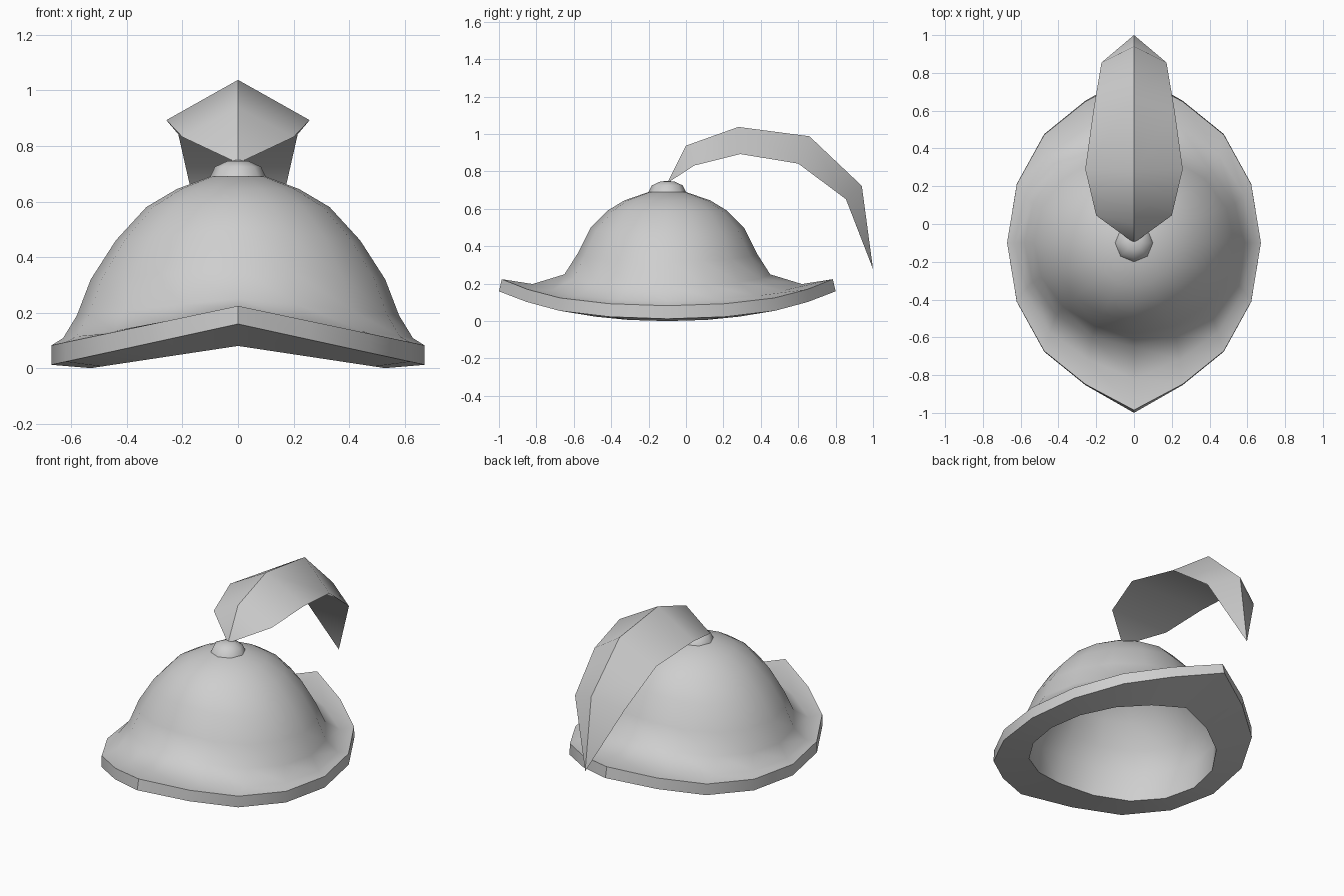
import bpy, bmesh
from math import sin, cos, pi, radians

cube = bpy.data.objects.get("Cube")
if cube:
    bpy.data.objects.remove(cube, do_unlink=True)

steel = bpy.data.materials.new("light_grey")
steel.use_nodes = True
GREY = (0.62, 0.62, 0.62, 1)
steel.diffuse_color = GREY
steel.node_tree.nodes["Principled BSDF"].inputs["Base Color"].default_value = GREY
CENTRE_Y = -0.1


def finish(bm, name, angle):
    """Turn a bmesh into a smooth-shaded object."""
    bmesh.ops.recalc_face_normals(bm, faces=bm.faces)
    mesh = bpy.data.meshes.new(name)
    bm.to_mesh(mesh)
    bm.free()
    mesh.materials.append(steel)
    obj = bpy.data.objects.new(name, mesh)
    bpy.context.collection.objects.link(obj)
    bpy.ops.object.select_all(action='DESELECT')
    obj.select_set(True)
    bpy.context.view_layer.objects.active = obj
    bpy.ops.object.shade_smooth_by_angle(angle=radians(angle))


def ring_surface(name, rings, sides, top, bottom=None, angle=45):
    """Bridge oval rings: side radius, front radius, pointed tip, side z, lift to the tips."""
    bm = bmesh.new()
    loops = []
    for rx, ry, tip, z, lift in rings:
        loop = []
        for i in range(sides):
            a = 2 * pi * i / sides
            s, c = sin(a), cos(a)
            length = tip if abs(c) > 0.99 else ry
            loop.append(bm.verts.new((rx * s, CENTRE_Y + length * c, z + lift * (1 - abs(s)))))
        loops.append(loop)
    for low, high in zip(loops, loops[1:]):
        for i in range(sides):
            j = (i + 1) % sides
            bm.faces.new((low[i], low[j], high[j], high[i]))
    # Close the ends with a fan to a centre point
    for z, loop in ((bottom, loops[0]), (top, loops[-1])):
        if z is not None:
            apex = bm.verts.new((0, CENTRE_Y, z))
            for i in range(sides):
                bm.faces.new((loop[i], loop[(i + 1) % sides], apex))
    finish(bm, name, angle)


# Hollow helmet: thin lining, brim underside, brim edge, then the dome
ring_surface("helmet_shell", [
    (0.09, 0.09, 0.09, 0.67, 0),
    (0.21, 0.22, 0.22, 0.625, 0),
    (0.315, 0.305, 0.305, 0.56, 0.01),
    (0.42, 0.39, 0.39, 0.445, 0.04),
    (0.51, 0.46, 0.46, 0.31, 0.04),
    (0.55, 0.52, 0.525, 0.18, 0.06),
    (0.53, 0.54, 0.56, 0, 0.08),
    (0.672, 0.815, 0.90, 0.012, 0.147),
    (0.672, 0.81, 0.885, 0.082, 0.142),
    (0.63, 0.67, 0.72, 0.108, 0.09),
    (0.58, 0.54, 0.55, 0.19, 0.06),
    (0.53, 0.48, 0.48, 0.32, 0.04),
    (0.44, 0.41, 0.41, 0.46, 0.04),
    (0.33, 0.32, 0.32, 0.58, 0.01),
    (0.22, 0.23, 0.23, 0.645, 0),
    (0.10, 0.10, 0.10, 0.69, 0),
], 16, top=0.69, bottom=0.675)

# Button on the crown
ring_surface("crown_button", [
    (0.10, 0.10, 0.10, 0.69, 0),
    (0.083, 0.083, 0.083, 0.725, 0),
    (0.04, 0.04, 0.04, 0.745, 0),
], 8, top=0.75, angle=60)

# Feather: a ridged top with spine (y, z) and mirrored edges (x, y, z), flat underneath
spine = [(0, 0.938), (0.28, 1.038), (0.66, 0.988), (0.94, 0.723)]
edge = [(0.20, 0.045, 0.832), (0.258, 0.29, 0.893), (0.215, 0.60, 0.842), (0.172, 0.855, 0.652)]
bm = bmesh.new()
root = bm.verts.new((0, CENTRE_Y, 0.738))
tip = bm.verts.new((0, 1, 0.278))


def strip(points):
    return [root] + [bm.verts.new(p) for p in points] + [tip]


ridge = strip([(0, y, z) for y, z in spine])
left = strip(edge)
right = strip([(-x, y, z) for x, y, z in edge])
for a, b in ((ridge, left), (left, right), (right, ridge)):
    for i in range(len(ridge) - 1):
        bm.faces.new(list(dict.fromkeys((a[i], b[i], b[i + 1], a[i + 1]))))
finish(bm, "feather", 40)
